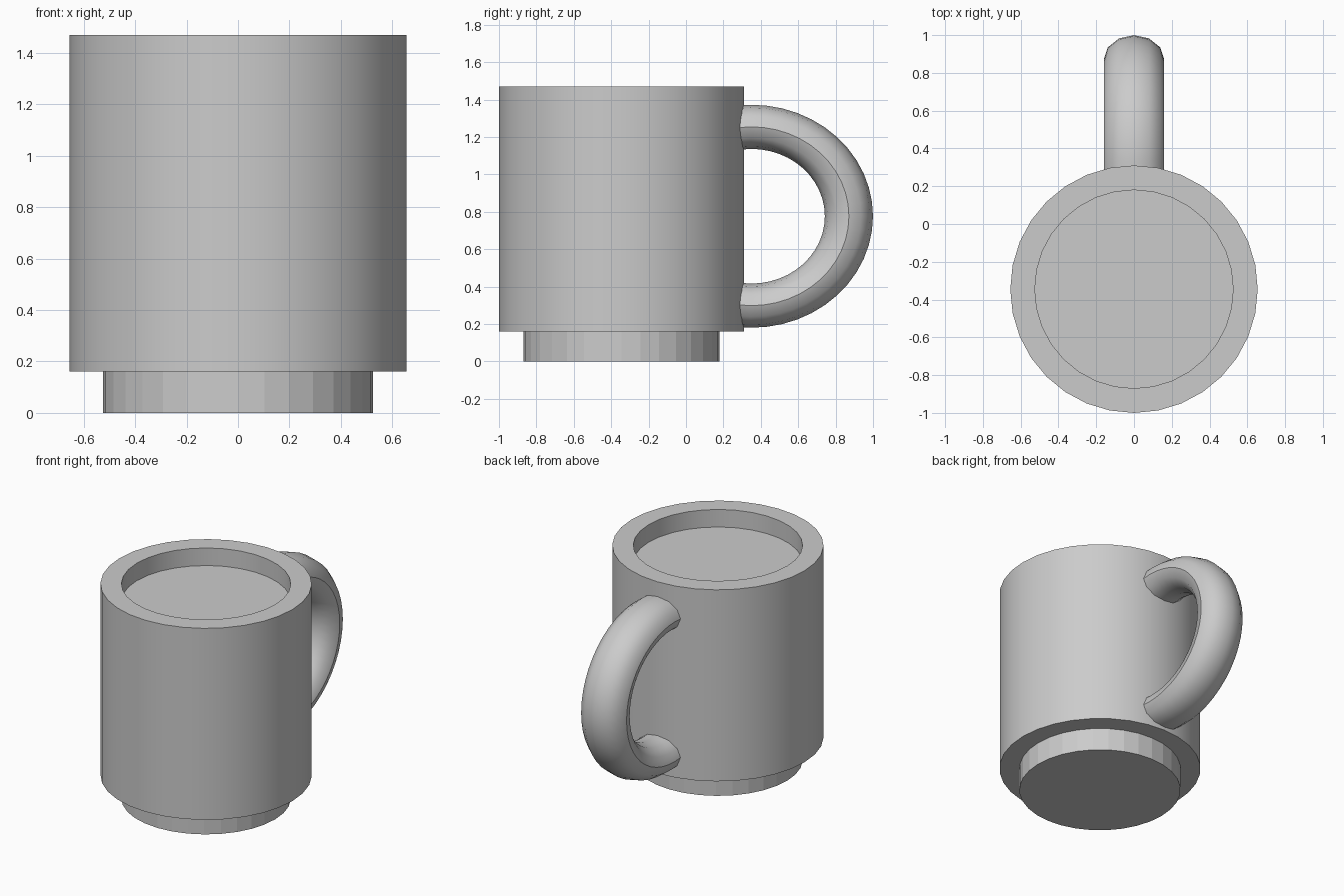
import bpy, bmesh, math

if "Cube" in bpy.data.objects:
    bpy.data.objects.remove(bpy.data.objects["Cube"])

SIDES = 32
CUP_Y = -0.345
OUTER, INNER = 0.655, 0.525


def finish(name, bm, smooth):
    bmesh.ops.recalc_face_normals(bm, faces=bm.faces[:])
    mesh = bpy.data.meshes.new(name)
    bm.to_mesh(mesh)
    bm.free()
    obj = bpy.data.objects.new(name, mesh)
    bpy.context.collection.objects.link(obj)
    if smooth:
        bpy.ops.object.select_all(action='DESELECT')
        obj.select_set(True)
        bpy.context.view_layer.objects.active = obj
        bpy.ops.object.shade_smooth_by_angle(angle=math.radians(35))
    return obj


def skin(bm, rings):
    """Bridge consecutive vertex rings and cap both ends."""
    for a, b in zip(rings, rings[1:]):
        n = len(a)
        for i in range(n):
            j = (i + 1) % n
            bm.faces.new((a[i], a[j], b[j], b[i]))
    bm.faces.new(rings[0])
    bm.faces.new(rings[-1])


def lathe(name, profile, smooth):
    bm = bmesh.new()
    rings = []
    for r, z in profile:
        angles = [2 * math.pi * i / SIDES for i in range(SIDES)]
        rings.append([bm.verts.new((r * math.cos(a), CUP_Y + r * math.sin(a), z))
                      for a in angles])
    skin(bm, rings)
    return finish(name, bm, smooth)


# Cup body with a thick rim and shallow recessed surface
lathe("cup_body", [(INNER, 0.16), (OUTER, 0.16), (OUTER, 1.47),
                   (INNER, 1.47), (INNER, 1.35)], True)

# Faceted foot
lathe("foot", [(INNER, 0), (INNER, 0.16)], False)

# Handle: half ring with an oval section, ends buried in the wall
bm = bmesh.new()
rings = []
steps, section = 26, 12
for k in range(steps + 1):
    t = math.radians(-98 + 196 * k / steps)
    ring = []
    for i in range(section):
        a = 2 * math.pi * i / section
        d = 0.478 + 0.118 * math.cos(a)
        ring.append(bm.verts.new((0.16 * math.sin(a),
                                  0.35 + 1.09 * d * math.cos(t),
                                  0.776 + d * math.sin(t))))
    rings.append(ring)
skin(bm, rings)
finish("handle", bm, True)
